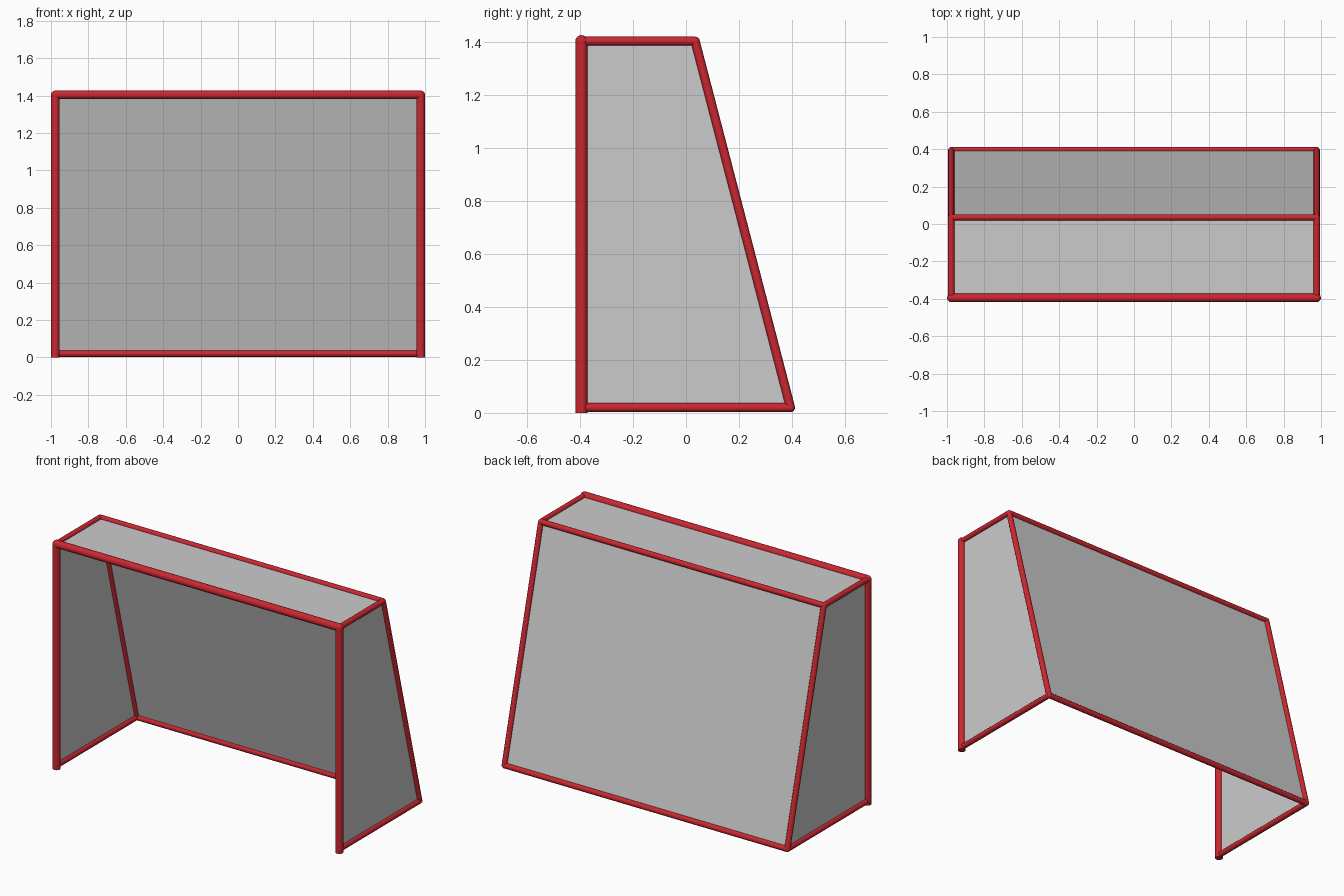
import bpy
import bmesh
from math import radians
from mathutils import Vector

cube = bpy.data.objects.get("Cube")
if cube:
    bpy.data.objects.remove(cube, do_unlink=True)

red = bpy.data.materials.new("red_paint")
red.use_nodes = True
RED = (0.6, 0.02, 0.03, 1)
red.diffuse_color = RED
red.node_tree.nodes["Principled BSDF"].inputs["Base Color"].default_value = RED

POST_R, RAIL_R, SIDES = 0.023, 0.017, 12
X, FRONT, BACK = 0.977, -0.395, 0.395
CREST, TOP, LOW = 0.035, 1.404, 0.02


def smooth(obj):
    bpy.ops.object.select_all(action="DESELECT")
    obj.select_set(True)
    bpy.context.view_layer.objects.active = obj
    bpy.ops.object.shade_smooth_by_angle(angle=radians(40))


def tube(name, start, end, radius):
    """Capped round bar between two points."""
    a, b = Vector(start), Vector(end)
    axis = b - a
    bpy.ops.mesh.primitive_cylinder_add(vertices=SIDES, radius=radius,
                                        depth=axis.length, location=(a + b) / 2)
    obj = bpy.context.object
    obj.name = name
    obj.rotation_euler = axis.to_track_quat("Z", "Y").to_euler()
    obj.data.materials.append(red)
    smooth(obj)


def joint(name, location, radius):
    """Rounded corner where bars meet."""
    bpy.ops.mesh.primitive_uv_sphere_add(segments=SIDES, ring_count=8,
                                         radius=radius, location=location)
    obj = bpy.context.object
    obj.name = name
    obj.data.materials.append(red)
    smooth(obj)


def panel(name, corners):
    """Single flat sheet of netting."""
    bm = bmesh.new()
    bm.faces.new([bm.verts.new(c) for c in corners])
    mesh = bpy.data.meshes.new(name)
    bm.to_mesh(mesh)
    bm.free()
    bpy.context.collection.objects.link(bpy.data.objects.new(name, mesh))


# Side frames, mirrored
for side, s in (("left", 1), ("right", -1)):
    x = s * X
    front_top, crest = (x, FRONT, TOP), (x, CREST, TOP)
    front_low, heel = (x, FRONT, LOW), (x, BACK, LOW)
    tube(side + "_post", (x, FRONT, 0), front_top, POST_R)
    tube(side + "_top_rail", front_top, crest, RAIL_R)
    tube(side + "_back_stay", crest, heel, RAIL_R)
    tube(side + "_ground_rail", front_low, heel, RAIL_R)
    joint(side + "_front_joint", front_top, POST_R)
    joint(side + "_crest_joint", crest, RAIL_R)
    joint(side + "_heel_joint", heel, RAIL_R)
    outline = [front_low, heel, crest, front_top]
    panel(side + "_net", outline[::s])

# Bars across the width
for name, y, z, r in (("crossbar", FRONT, TOP, POST_R),
                      ("crest_bar", CREST, TOP, RAIL_R),
                      ("back_ground_bar", BACK, LOW, RAIL_R)):
    tube(name, (-X, y, z), (X, y, z), r)

# Roof and back nets
panel("roof_net", [(-X, FRONT, TOP), (X, FRONT, TOP), (X, CREST, TOP), (-X, CREST, TOP)])
panel("back_net", [(-X, CREST, TOP), (X, CREST, TOP), (X, BACK, LOW), (-X, BACK, LOW)])
